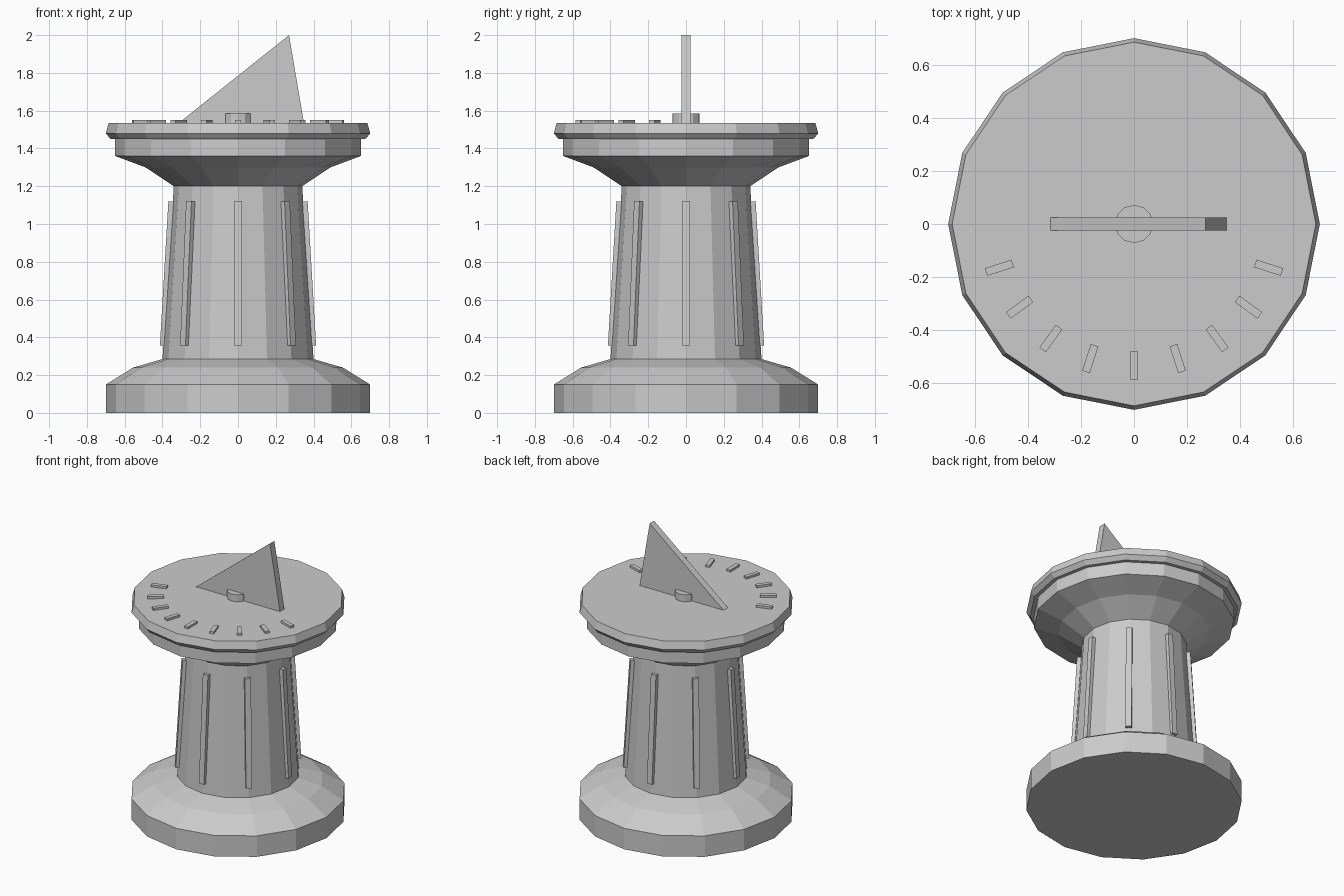
import bpy, bmesh, math
from mathutils import Matrix, Vector

cube = bpy.data.objects.get("Cube")
if cube:
    bpy.data.objects.remove(cube, do_unlink=True)

stone = bpy.data.materials.new("grey stone")
stone.use_nodes = True
GREY = (0.6, 0.6, 0.6, 1)
stone.diffuse_color = GREY
stone.node_tree.nodes["Principled BSDF"].inputs["Base Color"].default_value = GREY


def finish(name, bm):
    bmesh.ops.recalc_face_normals(bm, faces=bm.faces)
    mesh = bpy.data.meshes.new(name)
    bm.to_mesh(mesh)
    bm.free()
    mesh.materials.append(stone)
    obj = bpy.data.objects.new(name, mesh)
    bpy.context.collection.objects.link(obj)
    return obj


def lathe(name, profile, sides=16):
    """Closed faceted solid from (radius, height) points, bottom to top."""
    bm = bmesh.new()
    rings = []
    for r, z in profile:
        angles = [math.tau * i / sides for i in range(sides)]
        rings.append([bm.verts.new((r * math.cos(a), r * math.sin(a), z)) for a in angles])
    for low, high in zip(rings, rings[1:]):
        for i in range(sides):
            j = (i + 1) % sides
            bm.faces.new((low[i], low[j], high[j], high[i]))
    bm.faces.new(rings[0][::-1])
    bm.faces.new(rings[-1])
    return finish(name, bm)


def box(name, size, matrix):
    bm = bmesh.new()
    bmesh.ops.create_cube(bm, size=1, matrix=matrix @ Matrix.Diagonal((*size, 1)))
    return finish(name, bm)


# Pedestal and dial plate
lathe("pedestal_base", [(0.70, 0), (0.70, 0.15), (0.555, 0.24), (0.40, 0.285)])
lathe("column", [(0.40, 0.285), (0.34, 1.20)])
lathe("capital", [(0.34, 1.20), (0.49, 1.30), (0.65, 1.36), (0.65, 1.45)])
lathe("dial_plate", [(0.675, 1.45), (0.70, 1.48), (0.685, 1.535)])
lathe("hub", [(0.072, 1.53), (0.072, 1.585)], 12)

# Ribs leaning with the column
lean = math.atan2(-0.045, 0.765)
for i in range(8):
    place = (Matrix.Rotation(math.tau * i / 8, 4, 'Z')
             @ Matrix.Translation((0.376, 0, 0.738))
             @ Matrix.Rotation(lean, 4, 'Y'))
    box(f"column_rib_{i + 1}", (0.03, 0.04, 0.765), place)

# Hour marks around the front half
for i in range(-4, 5):
    turn = Matrix.Rotation(math.radians(18 * i), 4, 'Z')
    box(f"hour_mark_{i + 5}", (0.03, 0.105, 0.02),
        turn @ Matrix.Translation((0, -0.533, 1.54)))

# Upright shadow fin
bm = bmesh.new()
outline = [(-0.32, 1.53), (0.35, 1.53), (0.27, 2.0)]
face = bm.faces.new([bm.verts.new((x, -0.025, z)) for x, z in outline])
side = bmesh.ops.extrude_face_region(bm, geom=[face])
bmesh.ops.translate(bm, vec=Vector((0, 0.05, 0)),
                    verts=[v for v in side["geom"] if isinstance(v, bmesh.types.BMVert)])
finish("shadow_fin", bm)
